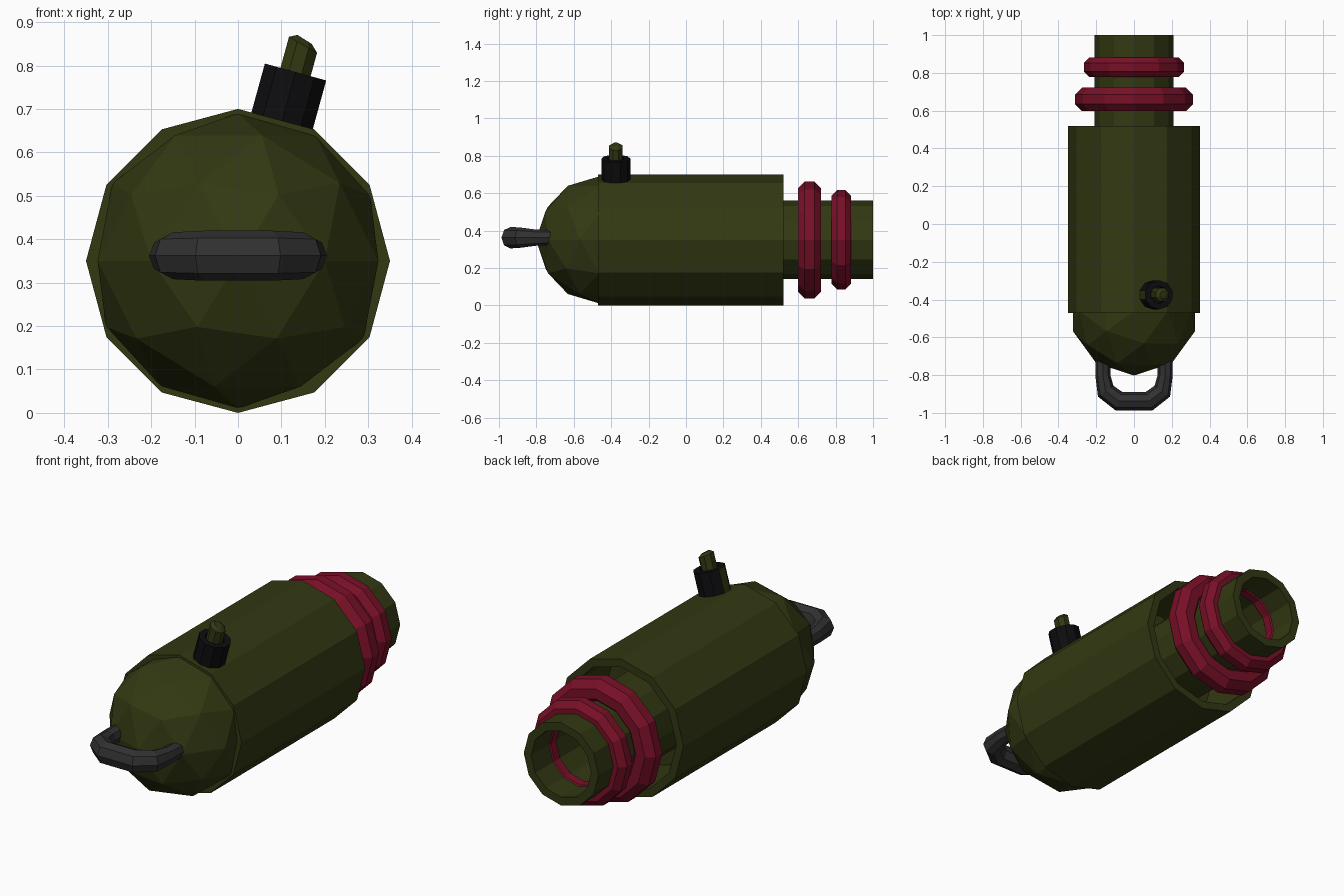
import bpy, bmesh, math
from mathutils import Vector, Matrix

if "Cube" in bpy.data.objects:
    bpy.data.objects.remove(bpy.data.objects["Cube"])


def material(name, rgb):
    m = bpy.data.materials.new(name)
    m.diffuse_color = (*rgb, 1)
    m.use_nodes = True
    m.node_tree.nodes["Principled BSDF"].inputs["Base Color"].default_value = m.diffuse_color
    return m


olive = material("olive", (0.032, 0.040, 0.006))
red = material("dark red", (0.19, 0.005, 0.020))
grey = material("dark grey", (0.030, 0.030, 0.030))
black = material("black", (0.004, 0.004, 0.005))
CZ = 0.35  # height of the main axis


def finish(name, bm, *mats):
    bmesh.ops.remove_doubles(bm, verts=bm.verts[:], dist=1e-5)
    bmesh.ops.recalc_face_normals(bm, faces=bm.faces[:])
    me = bpy.data.meshes.new(name)
    bm.to_mesh(me)
    bm.free()
    for m in mats:
        me.materials.append(m)
    ob = bpy.data.objects.new(name, me)
    bpy.context.collection.objects.link(ob)
    return ob


def skin(bm, rings, wrap=False, caps=False):
    """Join successive closed rings of points with quads."""
    vs = [[bm.verts.new(p) for p in r] for r in rings]
    n = len(vs[0])
    for i in range(len(vs) if wrap else len(vs) - 1):
        a, b = vs[i], vs[(i + 1) % len(vs)]
        for j in range(n):
            k = (j + 1) % n
            bm.faces.new((a[j], a[k], b[k], b[j]))
    if caps:
        bm.faces.new(vs[0])
        bm.faces.new(vs[-1])


def lathe(name, profile, mat, sides=12, wrap=False, caps=False):
    """Turn (radius, y) points around the main axis."""
    bm = bmesh.new()
    ang = [2 * math.pi * j / sides for j in range(sides)]
    skin(bm, [[(r * math.sin(a), y, CZ + r * math.cos(a)) for a in ang]
              for r, y in profile], wrap, caps)
    return finish(name, bm, mat)


# Main body with recessed rear, and hollow neck
lathe("body", [(0.35, -0.47), (0.35, 0.52), (0.31, 0.52), (0.31, 0.2)], olive, caps=True)
lathe("neck", [(0.21, 0.2), (0.21, 1.0), (0.168, 1.0), (0.168, 0.2)], olive, caps=True)

# Faceted nose
bm = bmesh.new()
bmesh.ops.create_icosphere(bm, subdivisions=2, radius=0.34,
                           matrix=Matrix.Translation((0, -0.462, CZ)))
finish("nose", bm, olive)

# Red seal rings with octagonal section
for name, y, outer, half in (("large_ring", 0.66, 0.312, 0.0625),
                             ("small_ring", 0.83, 0.266, 0.052)):
    c = half / math.cos(math.pi / 8)
    angles = [math.pi / 8 + i * math.pi / 4 for i in range(8)]
    lathe(name, [(outer - half + c * math.cos(a), y + c * math.sin(a)) for a in angles],
          red, wrap=True)

# Front pull handle: tapered sweep, thinner where it enters the nose
half_path = [((0.165, -0.70), 0.040, 0.040, 0), ((0.165, -0.80), 0.040, 0.043, 0),
             ((0.150, -0.885), 0.050, 0.054, 35), ((0.080, -0.938), 0.052, 0.0575, 70)]
path = half_path + [((-x, y), w, h, 180 - t) for (x, y), w, h, t in reversed(half_path)]
rings = []
for (x, y), w, h, t in path:
    out = Vector((math.cos(math.radians(t)), -math.sin(math.radians(t)), 0))
    rings.append([Vector((x, y, 0.362)) + out * w * math.cos(a) + Vector((0, 0, h * math.sin(a)))
                  for a in (j * math.pi / 4 for j in range(8))])
bm = bmesh.new()
skin(bm, rings, caps=True)
finish("handle", bm, grey)

# Valve: tilted black collar with one olive side, and a slant-topped stem
tilt = Matrix.Translation((0.1325, -0.375, 0.785)) @ Matrix.Rotation(math.radians(15.4), 4, 'Y')


def circle(r, z, n, slant=0.0):
    return [tilt @ Vector((r * math.cos(a), r * math.sin(a), z - slant * math.cos(a)))
            for a in (2 * math.pi * (j + 0.5) / n for j in range(n))]


bm = bmesh.new()
skin(bm, [circle(0.077, -0.2, 10), circle(0.077, 0, 10),
          circle(0.046, 0, 10), circle(0.046, -0.05, 10)], caps=True)
collar = finish("valve_collar", bm, black, olive)
side = tilt.to_3x3() @ Vector((-1, 0, 0))
for f in collar.data.polygons:
    outward = (f.center - tilt.translation).dot(side) > 0.06
    f.material_index = 1 if outward and f.normal.dot(side) > 0.7 else 0

bm = bmesh.new()
skin(bm, [circle(0.039, -0.08, 8), circle(0.039, 0.065, 8, 0.010),
          circle(0.020, 0.078, 8, 0.006)], caps=True)
finish("valve_stem", bm, olive)
